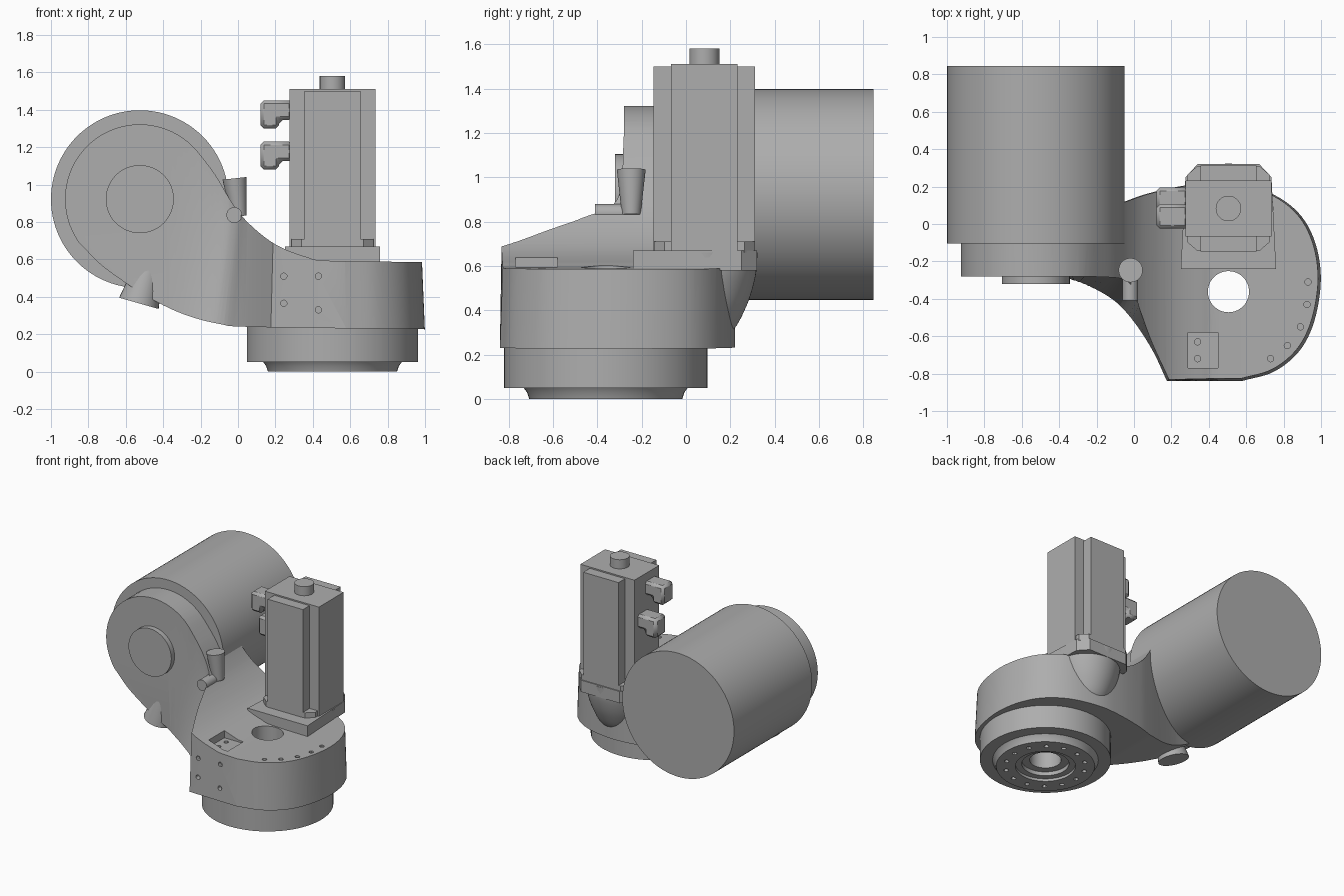
import bpy, bmesh, math
from mathutils import Vector

if "Cube" in bpy.data.objects:
    bpy.data.objects.remove(bpy.data.objects["Cube"], do_unlink=True)

GREY = (0.42, 0.42, 0.42, 1)
mat = bpy.data.materials.new("plain grey")
mat.use_nodes = True
mat.diffuse_color = GREY
mat.node_tree.nodes["Principled BSDF"].inputs["Base Color"].default_value = GREY


def activate(ob):
    bpy.ops.object.select_all(action='DESELECT')
    ob.select_set(True)
    bpy.context.view_layer.objects.active = ob


def shade(ob):
    activate(ob)
    bpy.ops.object.shade_smooth_by_angle(angle=math.radians(30))


def loft(name, loops):
    """Skin a stack of closed loops and cap both ends."""
    bm = bmesh.new()
    rows = [[bm.verts.new(p) for p in loop] for loop in loops]
    n = len(rows[0])
    for a, b in zip(rows, rows[1:]):
        for i in range(n):
            j = (i + 1) % n
            bm.faces.new((a[i], a[j], b[j], b[i]))
    bm.faces.new(rows[0])
    bm.faces.new(rows[-1])
    bmesh.ops.recalc_face_normals(bm, faces=bm.faces)
    me = bpy.data.meshes.new(name)
    bm.to_mesh(me)
    bm.free()
    me.materials.append(mat)
    ob = bpy.data.objects.new(name, me)
    bpy.context.collection.objects.link(ob)
    shade(ob)
    return ob


def slab(name, outline, z0, z1):
    return loft(name, [[(x, y, z) for x, y in outline] for z in (z0, z1)])


def box(name, x0, x1, y0, y1, z0, z1):
    return slab(name, [(x0, y0), (x1, y0), (x1, y1), (x0, y1)], z0, z1)


def rod(name, p0, p1, r0, r1=None, segs=48):
    """Round bar or cone between two points."""
    p0, p1 = Vector(p0), Vector(p1)
    q = (p1 - p0).to_track_quat('Z', 'Y')
    ring = [(math.cos(2 * math.pi * i / segs), math.sin(2 * math.pi * i / segs)) for i in range(segs)]
    return loft(name, [[p + q @ Vector((r * c, r * s, 0)) for c, s in ring]
                       for p, r in ((p0, r0), (p1, r1 or r0))])


def lathe(name, profile, cx, cy, segs=64):
    rings = [[(cx + r * math.cos(2 * math.pi * i / segs), cy + r * math.sin(2 * math.pi * i / segs), z)
              for i in range(segs)] for r, z in profile]
    return loft(name, rings)


def curve(pts, n=6):
    """Catmull-Rom curve through the points."""
    p = [Vector(q) for q in pts]
    p = [2 * p[0] - p[1]] + p + [2 * p[-1] - p[-2]]
    out = []
    for a, b, c, d in zip(p, p[1:], p[2:], p[3:]):
        for k in range(n):
            t = k / n
            out.append(0.5 * (2 * b + (c - a) * t + (2 * a - 5 * b + 4 * c - d) * t * t
                              + (3 * b - a - 3 * c + d) * t ** 3))
    return out + [p[-2]]


def boolean(ob, tool, op='DIFFERENCE'):
    activate(ob)
    mod = ob.modifiers.new("cut", 'BOOLEAN')
    mod.operation, mod.solver, mod.object = op, 'EXACT', tool
    bpy.ops.object.modifier_apply(modifier=mod.name)
    bpy.data.objects.remove(tool, do_unlink=True)


HX, HY = -0.525, 0.922     # main motor axis (x, z)
BX, BY = 0.505, -0.362     # base axis (x, y)

# Arm casting: front outline crossed with a drafted plan outline
arc = [(HX + 0.4 * math.cos(math.radians(a)), HY + 0.4 * math.sin(math.radians(a)))
       for a in range(40, 216, 5)]
lower = curve([(-0.84, 0.68), (-0.72, 0.56), (-0.5, 0.41), (-0.3, 0.31), (-0.1, 0.255),
               (0.1, 0.238), (1.1, 0.225)])[1:]
upper = curve([(1.1, 0.585), (0.5, 0.592), (0.36, 0.615), (0.2, 0.68), (0.06, 0.79),
               (-0.03, 0.9), (-0.12, 1.05), (-0.21, 1.17)])[:-1]
front = arc + lower + upper
arm = loft("arm_casting", [[(x, y, z) for x, z in front] for y in (-1, 0.6)])

low_edge = [(-0.4, -0.28), (-0.25, -0.34), (-0.1, -0.43), (0, -0.53), (0.1, -0.68), (0.175, -0.84)]
top_edge = [(-0.4, -0.28), (-0.2, -0.282), (-0.03, -0.31), (0.035, -0.47), (0.1, -0.64), (0.19, -0.83)]
rim = [(0.58, -0.84), (0.75, -0.79), (0.885, -0.68), (0.965, -0.52), (1.0, -0.3), (0.97, -0.1),
       (0.88, 0.06), (0.72, 0.17), (0.5, 0.22), (0.3, 0.21), (0.1, 0.17), (-0.05, 0.12),
       (-0.4, -0.02), (-0.7, -0.1)]


def plan(edge, inset):
    right = curve(rim)
    right = [(x - inset * max(0, x) , y * (1 - inset)) for x, y in right]
    return [(-1.1, -0.28)] + [tuple(p) for p in curve(edge)] + right + [(-1.1, -0.11)]


levels = [(low_edge, 0, 0.2), (top_edge, 0.025, 0.8), (top_edge, 0.025, 1.6)]
cutter = loft("plan_cutter", [[(x, y, z) for x, y in plan(e, i)] for e, i, z in levels])
boolean(arm, cutter, 'INTERSECT')

# Bore, pocket and screw holes in the arm
boolean(arm, rod("bore", (BX, BY, 0), (BX, BY, 1), 0.11))
boolean(arm, box("pocket", 0.29, 0.45, -0.77, -0.58, 0.583, 0.9))
for x, y in [(0.34, -0.63), (0.34, -0.72), (0.73, -0.72), (0.82, -0.65), (0.89, -0.55),
             (0.925, -0.43), (0.93, -0.31)]:
    boolean(arm, rod("screw", (x, y, 0.55), (x, y, 0.7), 0.017, segs=12))
for x, z in [(0.245, 0.51), (0.245, 0.365), (0.43, 0.51), (0.43, 0.33)]:
    boolean(arm, rod("screw", (x, -0.9, z), (x, -0.8, z), 0.017, segs=12))
shade(arm)

# Main motor and its front boss
rod("main_motor", (HX, -0.105, HY), (HX, 0.845, HY), 0.475, segs=96)
rod("front_boss", (HX, -0.32, HY), (HX, -0.27, HY), 0.182)

# Stepped base ring with underside recess and bolt circle
base = lathe("base_ring", [(0.345, 0), (0.355, 0.03), (0.37, 0.05), (0.458, 0.05), (0.458, 0.25)], BX, BY)
for r, depth in ((0.21, 0.02), (0.165, 0.05), (0.11, 0.4)):
    boolean(base, rod("recess", (BX, BY, -0.1), (BX, BY, depth), r))
for k in range(14):
    a = 2 * math.pi * k / 14
    x, y = BX + 0.28 * math.cos(a), BY + 0.28 * math.sin(a)
    boolean(base, rod("bolt", (x, y, -0.1), (x, y, 0.03), 0.017, segs=12))
shade(base)

# Fairing and flange under the small motor
MY = 0.083
fairing = curve([(0.24, 0.66), (0.23, 0.55), (0.19, 0.42), (0.12, 0.3), (0.01, 0.25)])
lathe("fairing", [tuple(p) for p in fairing], BX, MY)
slab("motor_flange", [(0.25, -0.24), (0.76, -0.24), (0.735, 0.25), (0.67, 0.32), (0.34, 0.32),
                      (0.275, 0.25)], 0.58, 0.67)

# Small motor: body, front and back panels, foot and shaft cap
box("small_motor_body", 0.275, 0.735, -0.067, 0.233, 0.66, 1.51)
box("small_motor_panels", 0.355, 0.655, -0.147, 0.312, 0.66, 1.5)
foot = []
for sx, sy in ((-1, -1), (1, -1), (1, 1), (-1, 1)):
    corner = [(BX + sx * 0.22, MY + sy * 0.18), (BX + sx * 0.165, MY + sy * 0.228)]
    foot += corner if sx * sy > 0 else corner[::-1]
slab("small_motor_foot", foot, 0.66, 0.71)
rod("shaft_cap", (BX, MY, 1.5), (BX, MY, 1.58), 0.068)

# Elbow plugs on the side of the small motor
for z, y in ((1.45, 0.04), (1.23, 0.13)):
    shape = [(0.12, z), (0.29, z), (0.29, z - 0.105), (0.22, z - 0.105), (0.22, z - 0.15), (0.12, z - 0.15)]
    plug = loft("elbow_plug", [[(px, py, pz) for px, pz in shape] for py in (y - 0.065, y + 0.065)])
    activate(plug)
    bev = plug.modifiers.new("bevel", 'BEVEL')
    bev.width, bev.segments = 0.018, 1
    bpy.ops.object.modifier_apply(modifier=bev.name)

# Cable nozzles
rod("upper_nozzle", (0.005, -0.247, 0.83), (-0.018, -0.247, 1.033), 0.042, 0.065, 32)
rod("nozzle_stub", (-0.02, -0.41, 0.837), (-0.02, -0.24, 0.837), 0.042, segs=32)
rod("lower_nozzle", (-0.48, -0.2, 0.54), (-0.53, -0.2, 0.365), 0.08, 0.11, 32)
